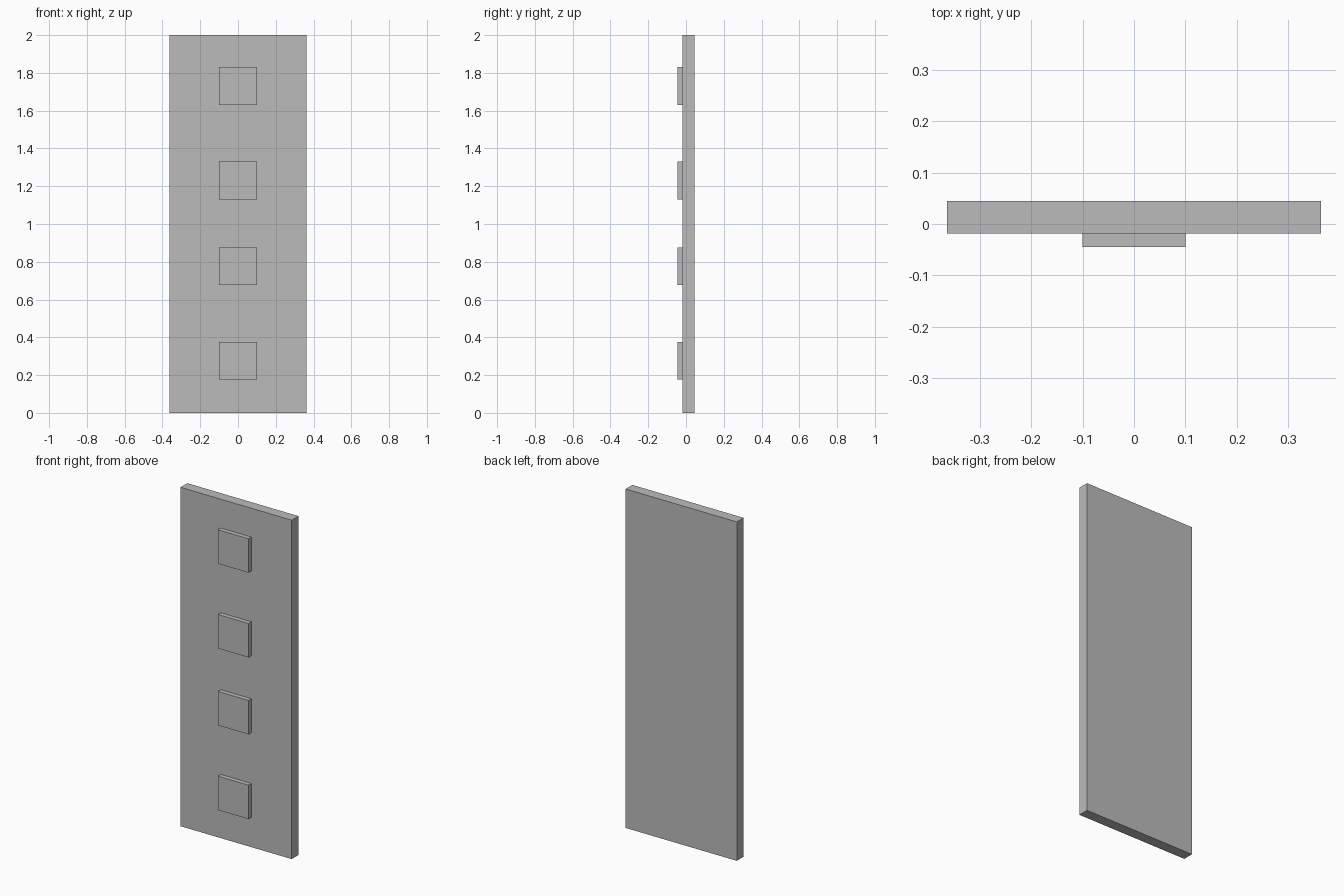
import bpy

# Remove the default object
default = bpy.data.objects.get("Cube")
if default:
    bpy.data.objects.remove(default, do_unlink=True)

# Single grey material
GREY = (0.5, 0.5, 0.5, 1.0)
grey = bpy.data.materials.new("plain grey")
grey.use_nodes = True
grey.diffuse_color = GREY
grey.node_tree.nodes["Principled BSDF"].inputs["Base Color"].default_value = GREY


def box(name, width, y_front, y_back, z_center, height):
    """Box centred on x, spanning y_front to y_back."""
    bpy.ops.mesh.primitive_cube_add(size=1, location=(0, (y_front + y_back) / 2, z_center))
    obj = bpy.context.object
    obj.name = name
    obj.scale = (width, y_back - y_front, height)
    bpy.ops.object.transform_apply(location=False, rotation=False, scale=True)
    obj.data.materials.append(grey)
    return obj


FRONT, SEAM, BACK = -0.045, -0.018, 0.045
PAD = 0.2

# Tall flat panel
box("panel", 0.726, SEAM, BACK, 1.0, 2.0)

# Square raised pads down the front
for i, z in enumerate((0.276, 0.776, 1.23, 1.73), start=1):
    box(f"square_pad_{i}", PAD, FRONT, SEAM, z, PAD)
